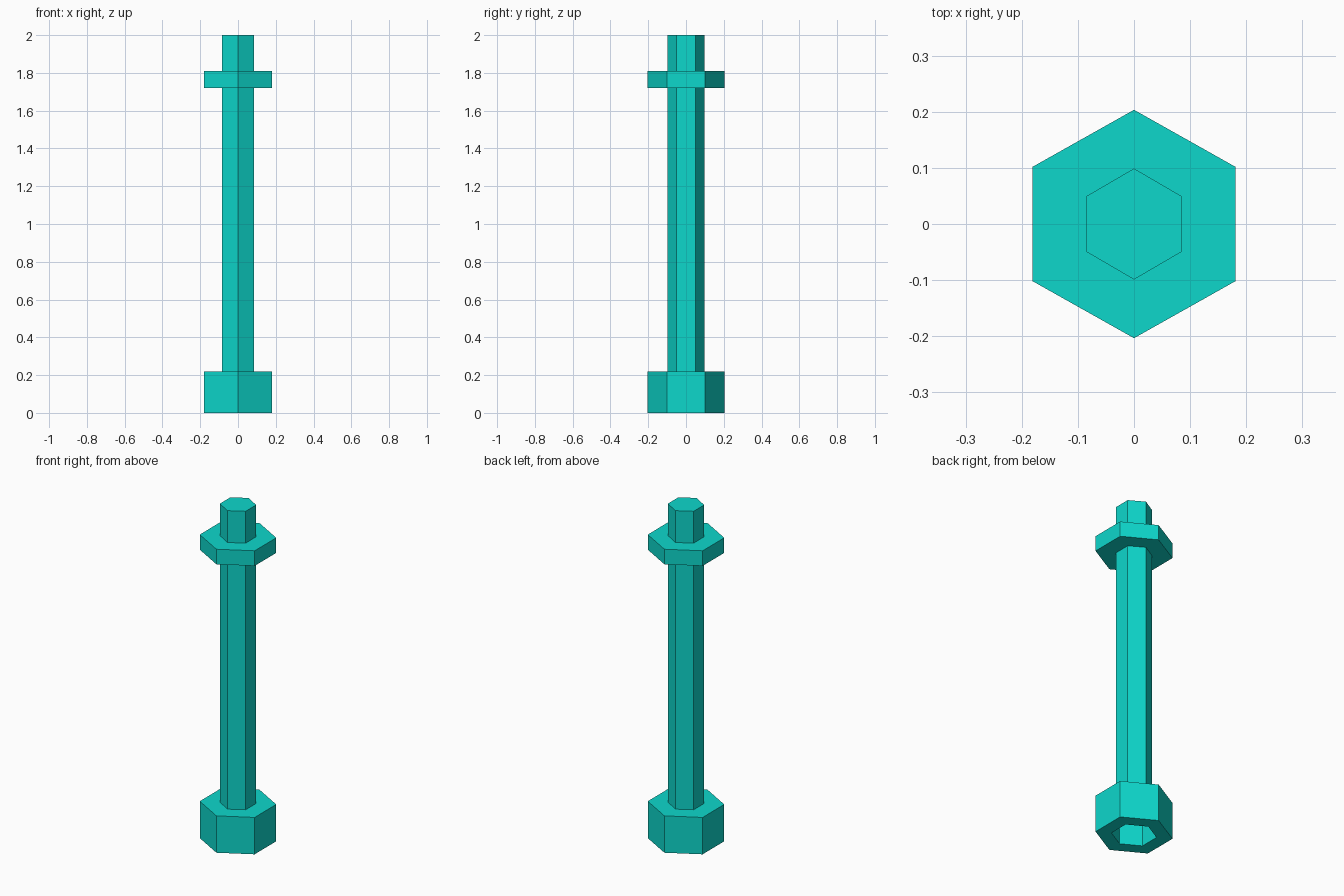
import bpy, bmesh, math

if "Cube" in bpy.data.objects:
    bpy.data.objects.remove(bpy.data.objects["Cube"])

teal = bpy.data.materials.new("teal")
teal.diffuse_color = (0.004, 0.68, 0.6, 1)
teal.use_nodes = True
teal.node_tree.nodes["Principled BSDF"].inputs["Base Color"].default_value = teal.diffuse_color


def hex_prism(name, rx, ry, z0, z1):
    """Flat-shaded hexagonal prism with points on +y and -y."""
    bm = bmesh.new()
    ring = []
    for i in range(6):
        a = math.radians(90 + 60 * i)
        ring.append(bm.verts.new((rx * math.cos(a), ry * math.sin(a), z0)))
    base = bm.faces.new(ring)
    top = bmesh.ops.extrude_face_region(bm, geom=[base])["geom"]
    bmesh.ops.translate(bm, vec=(0, 0, z1 - z0),
                        verts=[g for g in top if isinstance(g, bmesh.types.BMVert)])
    bmesh.ops.recalc_face_normals(bm, faces=bm.faces)
    mesh = bpy.data.meshes.new(name)
    bm.to_mesh(mesh)
    bm.free()
    mesh.materials.append(teal)
    obj = bpy.data.objects.new(name, mesh)
    bpy.context.collection.objects.link(obj)
    return obj


# Threaded rod and the nut near its end
hex_prism("shaft", 0.098, 0.099, 0.21, 2.0)
hex_prism("nut", 0.209, 0.2035, 1.72, 1.81)

# Bolt head with a hexagonal key socket sunk into the underside
head = hex_prism("head", 0.209, 0.2035, 0.0, 0.22)
bm = bmesh.new()
bm.from_mesh(head.data)
bm.normal_update()
under = min(bm.faces, key=lambda f: f.calc_center_median().z)
bmesh.ops.inset_region(bm, faces=[under], thickness=0.074, use_even_offset=True)
floor = bmesh.ops.extrude_discrete_faces(bm, faces=[under])["faces"][0]
bmesh.ops.translate(bm, vec=(0, 0, 0.16), verts=floor.verts)
bm.to_mesh(head.data)
bm.free()
